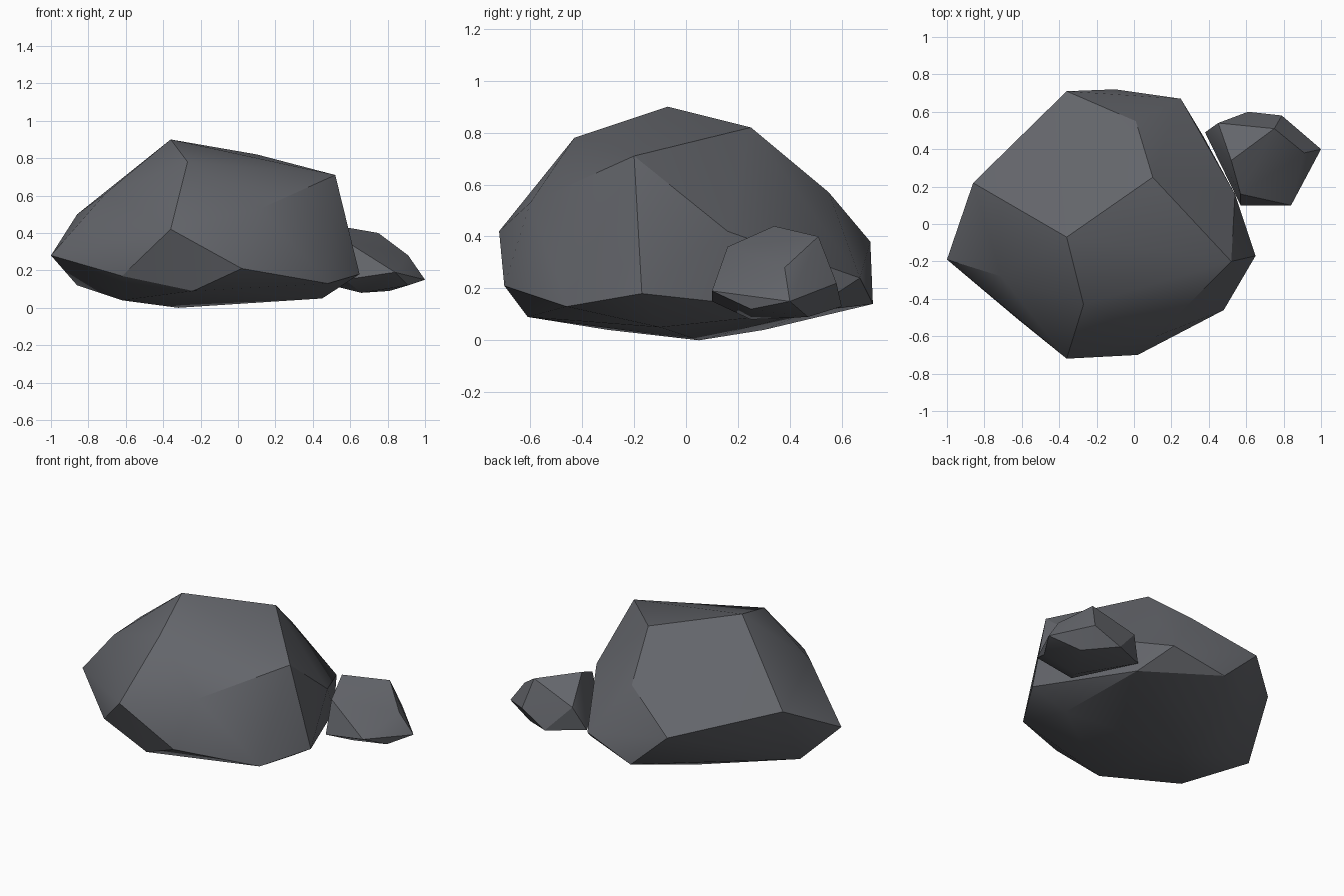
import bpy
import bmesh
import math

default_cube = bpy.data.objects.get("Cube")
if default_cube:
    bpy.data.objects.remove(default_cube, do_unlink=True)


def make_material(name, colour):
    material = bpy.data.materials.new(name)
    material.use_nodes = True
    material.diffuse_color = colour
    shader = material.node_tree.nodes["Principled BSDF"]
    shader.inputs["Base Color"].default_value = colour
    shader.inputs["Roughness"].default_value = 0.9
    return material


def make_rock(name, corners, material, sharp_angle=30):
    """Wrap a convex chiselled surface around the corner points."""
    bm = bmesh.new()
    for corner in corners:
        bm.verts.new(corner)
    result = bmesh.ops.convex_hull(bm, input=bm.verts[:])
    loose = {v for v in result["geom_interior"] + result["geom_unused"]
             if isinstance(v, bmesh.types.BMVert) and v.is_valid}
    bmesh.ops.delete(bm, geom=list(loose), context="VERTS")
    bmesh.ops.recalc_face_normals(bm, faces=bm.faces[:])

    mesh = bpy.data.meshes.new(name)
    bm.to_mesh(mesh)
    bm.free()
    mesh.materials.append(material)
    rock = bpy.data.objects.new(name, mesh)
    bpy.context.collection.objects.link(rock)

    # Soft shading inside facets, crisp edges between them
    bpy.ops.object.select_all(action="DESELECT")
    rock.select_set(True)
    bpy.context.view_layer.objects.active = rock
    bpy.ops.object.shade_smooth_by_angle(angle=math.radians(sharp_angle))
    return rock


stone = make_material("dark grey stone", (0.125, 0.13, 0.145, 1))

# Large boulder: crown, shoulders, widest ring and underside corners
crown = [
    (-.36, -.07, .9), (.1, .25, .82), (.52, -.2, .71), (-.27, -.43, .78),
]
shoulders = [
    (.12, -.6, .53), (-.36, -.72, .42), (-.71, -.28, .61),
    (-.86, .22, .5), (-.36, .71, .38), (.01, .55, .57), (.54, .16, .42),
]
girdle = [
    (-1, -.19, .28), (-.62, -.51, .17), (.02, -.7, .21), (.48, -.46, .13),
    (.65, -.17, .18), (.37, .47, .11), (.25, .67, .24), (-.1, .72, .14),
]
underside = [
    (-.86, .04, .12), (-.62, -.3, .04), (-.24, -.61, .09),
    (.45, -.1, .05), (-.32, .3, .04), (-.32, .05, 0),
]
make_rock("large_boulder", crown + shoulders + girdle + underside, stone)

# Small stone leaning against the boulder
upper = [
    (.52, .34, .44), (.75, .51, .4), (.57, .16, .36),
    (.91, .38, .28), (.45, .54, .3), (.79, .58, .22),
]
lower = [
    (1, .4, .15), (.84, .1, .19), (.57, .1, .15), (.61, .6, .13),
    (.38, .49, .15), (.91, .25, .12), (.81, .47, .09), (.66, .25, .08),
]
make_rock("small_stone", upper + lower, stone)
